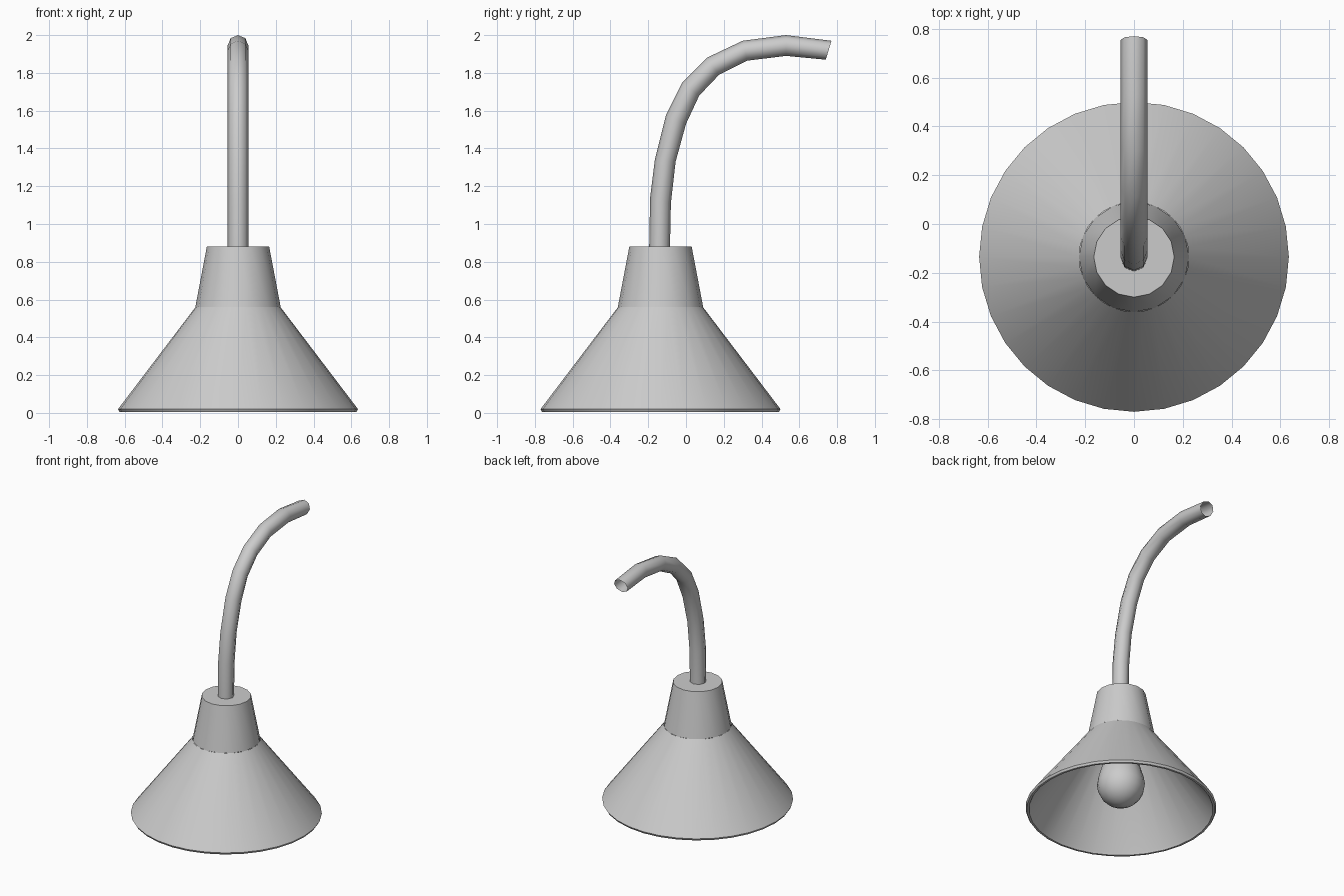
import bpy, bmesh, math

if "Cube" in bpy.data.objects:
    bpy.data.objects.remove(bpy.data.objects["Cube"])

AXIS_Y = -0.135


def finish(name, bm, angle):
    bmesh.ops.remove_doubles(bm, verts=bm.verts, dist=1e-5)
    bmesh.ops.recalc_face_normals(bm, faces=bm.faces)
    mesh = bpy.data.meshes.new(name)
    bm.to_mesh(mesh)
    bm.free()
    ob = bpy.data.objects.new(name, mesh)
    bpy.context.collection.objects.link(ob)
    bpy.ops.object.select_all(action='DESELECT')
    bpy.context.view_layer.objects.active = ob
    ob.select_set(True)
    bpy.ops.object.shade_smooth_by_angle(angle=math.radians(angle))
    return ob


def skin(bm, rings):
    rings = [[bm.verts.new(p) for p in ring] for ring in rings]
    for a, b in zip(rings, rings[1:]):
        n = len(a)
        for i in range(n):
            j = (i + 1) % n
            bm.faces.new((a[i], a[j], b[j], b[i]))
    return rings


def lathe(name, profile, sides, cap_first=False, cap_last=False, angle=28):
    bm = bmesh.new()
    turns = [2 * math.pi * i / sides for i in range(sides)]
    rings = skin(bm, [[(r * math.sin(t), AXIS_Y + r * math.cos(t), z) for t in turns]
                      for r, z in profile])
    if cap_first:
        bm.faces.new(rings[0])
    if cap_last:
        bm.faces.new(rings[-1])
    return finish(name, bm, angle)


# Conical shade with a thin rim and an inner wall
lathe("shade", [(0.225, 0.56), (0.635, 0.02), (0.627, 0.005),
                (0.612, 0.005), (0.605, 0.02), (0.205, 0.55)], 32)

# Tapered socket housing, closed on top
lathe("socket_housing", [(0.226, 0.56), (0.165, 0.88)], 16, cap_last=True)

# Bulb: round end narrowing to a neck inside the housing
R, ZC = 0.16, 0.195
bulb = [(R * math.sin(a), ZC - R * math.cos(a))
        for a in [math.radians(d) for d in (3, 18, 36, 54, 72, 90, 108)]]
lathe("bulb", bulb + [(0.13, 0.32), (0.1, 0.42), (0.085, 0.5), (0.085, 0.7)],
      16, cap_first=True, cap_last=True, angle=50)

# Curved hollow arm: (y, z) of the outer and inner edge of each ring
outer = [(-0.195, 0.87), (-0.19, 1.14), (-0.165, 1.34), (-0.105, 1.58), (-0.02, 1.75),
         (0.11, 1.88), (0.30, 1.97), (0.53, 2.0), (0.77, 1.97)]
inner = [(-0.085, 0.87), (-0.08, 1.11), (-0.055, 1.33), (0.0, 1.53), (0.07, 1.68),
         (0.175, 1.79), (0.325, 1.865), (0.53, 1.89), (0.74, 1.87)]
arm_rings = []
for (oy, oz), (iy, iz) in zip(outer, inner):
    ring = []
    for k in range(8):
        t = 2 * math.pi * k / 8
        c = math.cos(t) / 2
        ring.append((0.055 * math.sin(t),
                     (oy + iy) / 2 + (oy - iy) * c,
                     (oz + iz) / 2 + (oz - iz) * c))
    arm_rings.append(ring)
arm = bmesh.new()
skin(arm, arm_rings)
finish("arm", arm, 60)
